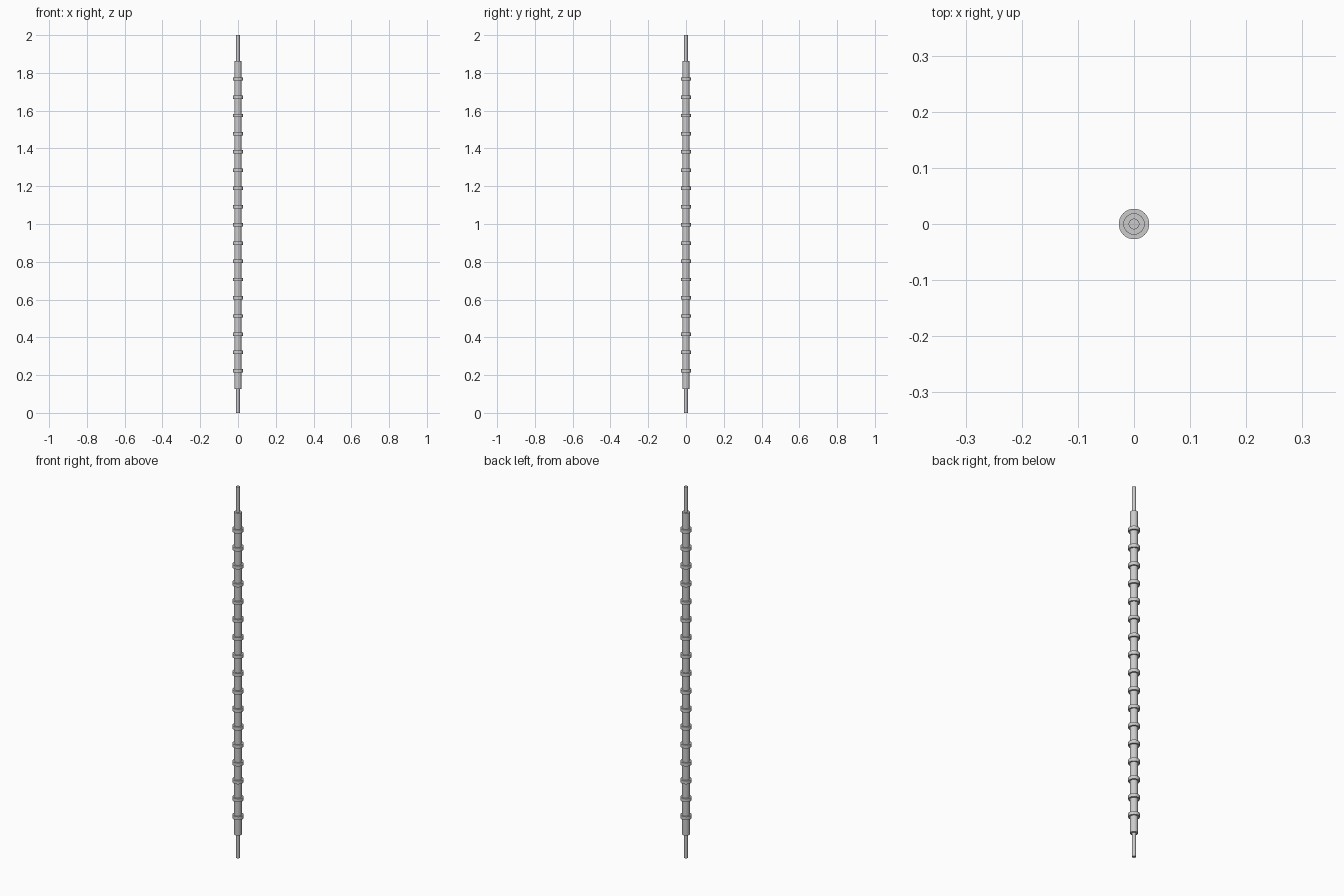
import bpy, math

if "Cube" in bpy.data.objects:
    bpy.data.objects.remove(bpy.data.objects["Cube"])

BODY_LOW, PITCH, SEGMENTS = 0.127, 0.0965, 18
BODY_HIGH = BODY_LOW + PITCH * SEGMENTS


def cylinder(name, radius, z0, z1, sides=32):
    bpy.ops.mesh.primitive_cylinder_add(vertices=sides, radius=radius, depth=z1 - z0,
                                        location=(0, 0, (z0 + z1) / 2))
    obj = bpy.context.object
    obj.name = name
    bpy.ops.object.shade_smooth_by_angle(angle=math.radians(30))
    return obj


# thin rod ends
cylinder("lower_rod", 0.0095, 0.0, BODY_LOW)
cylinder("upper_rod", 0.0095, BODY_HIGH, 2.0)

# main shaft
cylinder("shaft", 0.019, BODY_LOW, BODY_HIGH)

# evenly spaced collars
for i in range(1, SEGMENTS):
    z = BODY_LOW + PITCH * i
    cylinder(f"collar_{i:02d}", 0.0272, z - 0.009, z + 0.009)
